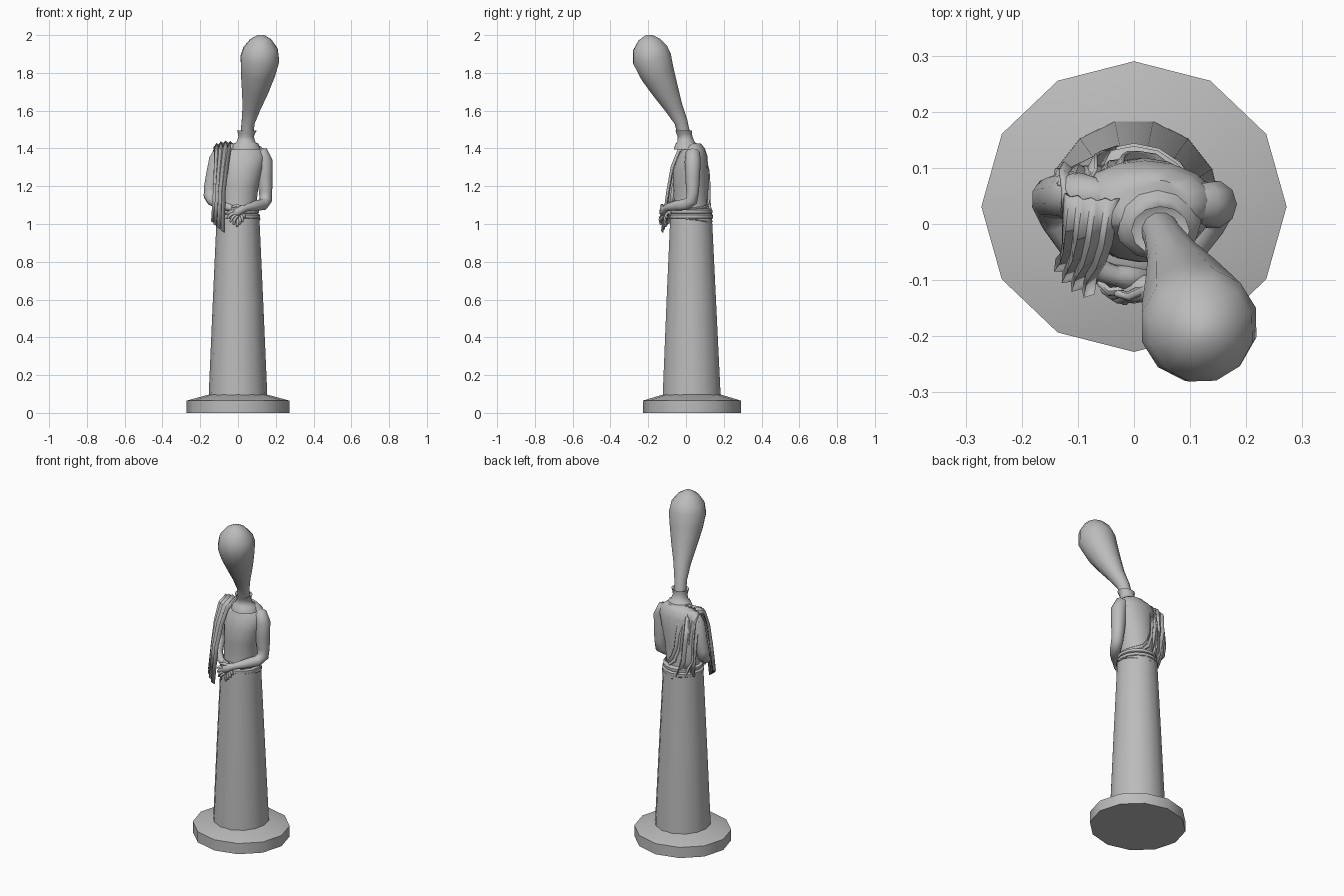
import bpy, bmesh, math
from mathutils import Vector

stone = bpy.data.materials.new("grey_stone")
stone.diffuse_color = (0.5, 0.5, 0.5, 1)


def finish(name, bm, angle=50):
    bmesh.ops.recalc_face_normals(bm, faces=bm.faces)
    me = bpy.data.meshes.new(name)
    bm.to_mesh(me)
    bm.free()
    ob = bpy.data.objects.new(name, me)
    bpy.context.collection.objects.link(ob)
    me.materials.append(stone)
    bpy.ops.object.select_all(action='DESELECT')
    ob.select_set(True)
    bpy.context.view_layer.objects.active = ob
    bpy.ops.object.shade_smooth_by_angle(angle=math.radians(angle))
    return ob


def skin(name, rings, angle=50):
    """Join closed rings of points into one capped body."""
    bm = bmesh.new()
    vs = [[bm.verts.new(p) for p in r] for r in rings]
    n = len(vs[0])
    for a, b in zip(vs, vs[1:]):
        for i in range(n):
            j = (i + 1) % n
            bm.faces.new((a[i], a[j], b[j], b[i]))
    bm.faces.new(vs[0][::-1])
    bm.faces.new(vs[-1])
    return finish(name, bm, angle)


def loft(name, sections, n=12, angle=50):
    """Level ellipses: (cx, cy, z, rx, ry)."""
    rings = [[(cx + rx * math.cos(2 * math.pi * i / n), cy + ry * math.sin(2 * math.pi * i / n), z)
              for i in range(n)] for cx, cy, z, rx, ry in sections]
    return skin(name, rings, angle)


def tube(name, pts, n=10, angle=60):
    """Round sweep through (x, y, z, radius)."""
    c = [Vector(p[:3]) for p in pts]
    u = Vector((1, 0.3, 0))
    rings = []
    for k, p in enumerate(pts):
        t = (c[min(k + 1, len(c) - 1)] - c[max(k - 1, 0)]).normalized()
        u = (u - t * u.dot(t)).normalized()
        v = t.cross(u)
        rings.append([c[k] + p[3] * (u * math.cos(2 * math.pi * i / n) + v * math.sin(2 * math.pi * i / n))
                      for i in range(n)])
    return skin(name, rings, angle)


def sheet(name, left, right, cols, pleat):
    """Pleated cloth between two edge paths, pushed out along its own normal."""
    L, R = [Vector(p) for p in left], [Vector(p) for p in right]
    bm = bmesh.new()
    rows = []
    for k in range(len(L)):
        a, b = max(k - 1, 0), min(k + 1, len(L) - 1)
        along = (L[b] + R[b]) - (L[a] + R[a])
        nrm = along.cross(R[k] - L[k]).normalized()
        rows.append([bm.verts.new(L[k].lerp(R[k], i / cols) + nrm * (
            pleat * (i % 2) + 0.012 * math.sin(math.pi * i / cols))) for i in range(cols + 1)])
    for a, b in zip(rows, rows[1:]):
        for i in range(cols):
            bm.faces.new((a[i], a[i + 1], b[i + 1], b[i]))
    ob = finish(name, bm, 35)
    s = ob.modifiers.new("thickness", 'SOLIDIFY')
    s.thickness = 0.006
    return ob


# Round foot and tapered skirt column
loft("base", [(0, .031, 0, .272, .259), (0, .031, .065, .272, .259),
              (0, .031, .098, .15, .15)], 12, 45)
loft("skirt", [(0, .03, .085, .155, .157), (0, .03, .12, .154, .156),
               (0, .028, .6, .133, .134), (0, .027, 1.04, .113, .113)], 14)

# Torso and waist sash
loft("torso", [(0, .027, 1.0, .105, .1), (0, .027, 1.1, .097, .09), (.008, .025, 1.2, .1, .093),
               (.018, .025, 1.29, .115, .093), (.02, .035, 1.36, .128, .078),
               (.02, .04, 1.4, .112, .06), (.03, .035, 1.425, .07, .045)], 16)
for k, (z, r) in enumerate([(1.04, .117), (1.067, .112)]):
    loft("sash_%d" % (k + 1), [(0, .027, z - .016, r - .012, r - .012), (0, .027, z - .008, r, r),
                               (0, .027, z + .008, r, r), (0, .027, z + .016, r - .014, r - .014)], 16)

# Flared collar and teardrop head
loft("collar", [(.042, .005, 1.395, .078, .07), (.042, .002, 1.425, .066, .058), (.042, 0, 1.433, .05, .046),
                (.043, -.005, 1.462, .041, .039), (.045, -.01, 1.48, .046, .041),
                (.047, -.012, 1.495, .052, .044), (.047, -.012, 1.488, .036, .033)], 12)
tube("head", [(.045, -.008, 1.46, .034), (.054, -.026, 1.54, .036), (.072, -.066, 1.62, .05),
              (.09, -.11, 1.71, .073), (.105, -.152, 1.80, .094), (.116, -.18, 1.875, .106),
              (.12, -.19, 1.93, .094), (.121, -.194, 1.977, .058), (.121, -.195, 2.0, .018)], 12, 75)

# Arms, folded in front of the waist
tube("left_arm", [(.09, .04, 1.375, .03), (.125, .037, 1.37, .04), (.14, .035, 1.33, .044),
                  (.142, .035, 1.25, .041), (.146, .035, 1.17, .035), (.147, .03, 1.125, .033),
                  (.132, .0, 1.103, .031), (.1, -.045, 1.098, .028),
                  (.06, -.09, 1.09, .021), (.035, -.108, 1.083, .018)])
tube("right_arm", [(-.06, .05, 1.385, .03), (-.09, .05, 1.385, .04), (-.112, .05, 1.34, .044),
                   (-.13, .05, 1.26, .041), (-.146, .047, 1.19, .037), (-.148, .04, 1.15, .035),
                   (-.135, .005, 1.125, .031), (-.1, -.05, 1.105, .027),
                   (-.055, -.085, 1.09, .02), (-.03, -.093, 1.083, .018)])

# Hands: palm, then curved fingers
tube("left_palm", [(.045, -.102, 1.085, .017), (.02, -.115, 1.078, .024),
                   (-.005, -.12, 1.062, .023), (-.02, -.118, 1.05, .012)], 8)
tube("right_palm", [(-.04, -.09, 1.086, .017), (-.015, -.095, 1.075, .022),
                    (.015, -.095, 1.06, .02), (.025, -.095, 1.05, .01)], 8)


def finger(name, a, b, bend):
    a, b = Vector(a), Vector(b)
    m = a.lerp(b, .55) + Vector(bend)
    tube(name, [(*a, .009), (*m, .0085), (*a.lerp(b, .9), .007), (*b, .003)], 6)


left_tips = [(-.065, -.105, 1.05), (-.058, -.118, 1.03), (-.042, -.13, 1.01), (-.025, -.135, .995)]
right_tips = [(.035, -.1, 1.03), (.025, -.11, 1.012), (.01, -.112, .997), (-.005, -.112, .985)]
for i in range(4):
    finger("left_finger_%d" % (i + 1), (-.008 + .003 * i, -.118, 1.07 - .008 * i), left_tips[i], (-.004, -.01, .005))
    finger("right_finger_%d" % (i + 1), (.02 - .008 * i, -.098, 1.06 - .004 * i), right_tips[i], (.004, -.008, 0))
finger("left_thumb", (.02, -.115, 1.09), (-.035, -.125, 1.09), (0, -.008, .008))

# Shawl: front fall, and back drape sweeping to the opposite side of the waist
sheet("shawl_front",
      [(-.125, .055, 1.41), (-.128, .005, 1.39), (-.128, -.03, 1.3), (-.13, -.05, 1.17), (-.14, -.062, 1.02)],
      [(-.025, .045, 1.425), (-.038, -.035, 1.385), (-.05, -.07, 1.3), (-.066, -.095, 1.17), (-.07, -.125, .955)],
      8, .014)
sheet("shawl_back",
      [(-.128, .02, 1.39), (-.125, .055, 1.413), (-.13, .1, 1.37), (-.125, .112, 1.25), (-.115, .1, 1.13),
       (-.075, .12, 1.035), (.0, .143, 1.015), (.08, .115, 1.015), (.118, .06, 1.025), (.119, .0, 1.03)],
      [(-.03, .0, 1.41), (-.025, .045, 1.425), (-.025, .1, 1.385), (-.02, .125, 1.28), (-.012, .13, 1.2),
       (.01, .13, 1.14), (.04, .125, 1.105), (.08, .095, 1.09), (.105, .05, 1.083), (.108, .0, 1.078)],
      8, .009)
# Loose fold falling behind the draped arm
sheet("shawl_side",
      [(-.135, .075, 1.38), (-.14, .1, 1.25), (-.13, .1, 1.12), (-.11, .08, 1.03)],
      [(-.07, .1, 1.39), (-.07, .125, 1.25), (-.06, .13, 1.12), (-.03, .14, 1.03)], 4, .008)
